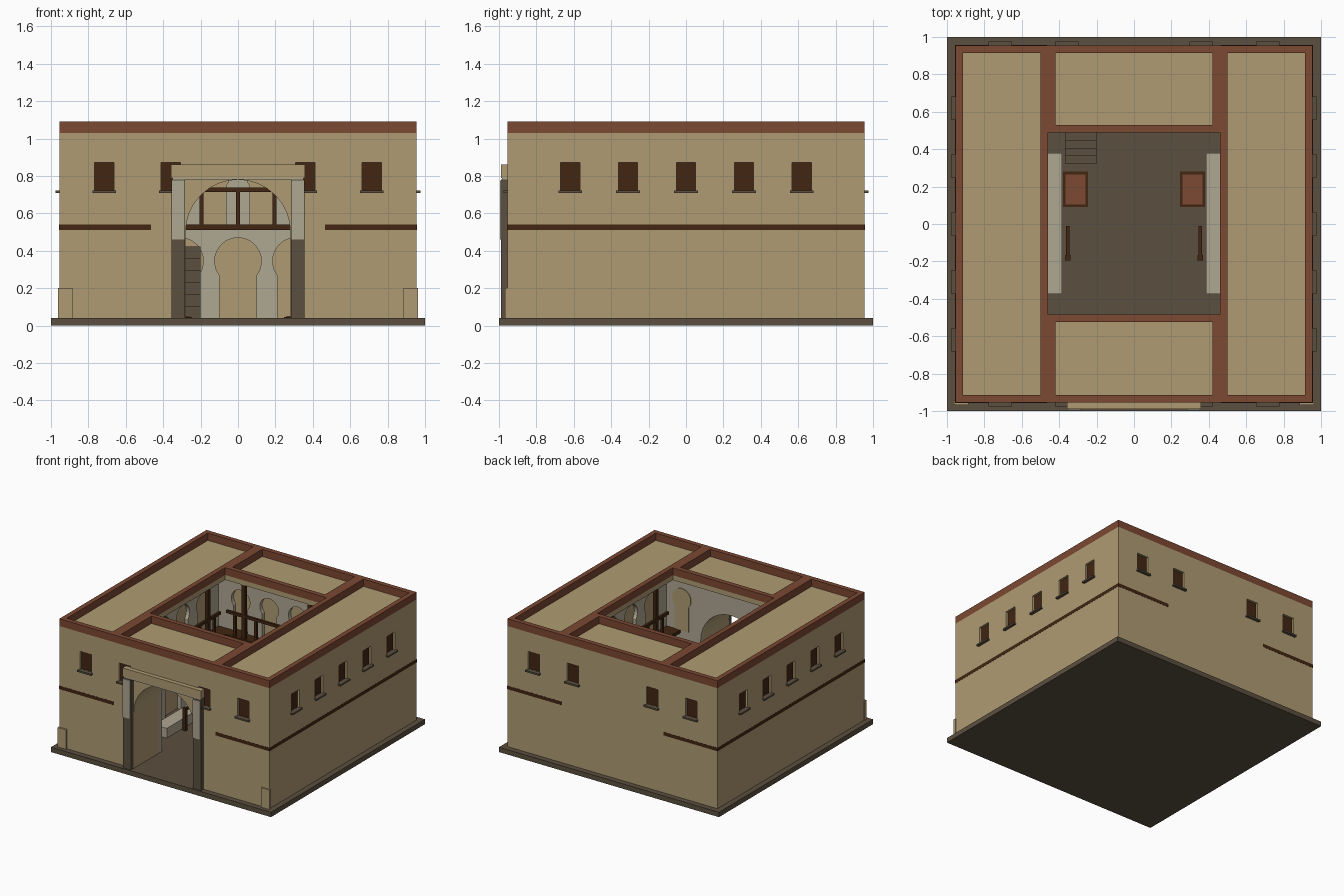
import bpy, bmesh, math
from mathutils import Matrix

if "Cube" in bpy.data.objects:
    bpy.data.objects.remove(bpy.data.objects["Cube"])


def material(name, rgb):
    m = bpy.data.materials.new(name)
    m.diffuse_color = (*rgb, 1)
    m.use_nodes = True
    m.node_tree.nodes["Principled BSDF"].inputs["Base Color"].default_value = m.diffuse_color
    return m


TAN = material("sandy mud brick", (0.43, 0.33, 0.17))
PLASTER = material("pale plaster", (0.43, 0.385, 0.29))
RED = material("red brick", (0.20, 0.065, 0.032))
STONE = material("dark stone", (0.105, 0.08, 0.05))
WOOD = material("dark wood", (0.054, 0.019, 0.006))


def finish(name, bm, mat):
    bmesh.ops.recalc_face_normals(bm, faces=bm.faces[:])
    me = bpy.data.meshes.new(name)
    bm.to_mesh(me)
    bm.free()
    if mat:
        me.materials.append(mat)
    ob = bpy.data.objects.new(name, me)
    bpy.context.collection.objects.link(ob)
    return ob


def boxes(name, items, mat, k=0):
    """Several boxes (x0,x1,y0,y1,z0,z1) in one object, turned k quarter turns."""
    bm = bmesh.new()
    for x0, x1, y0, y1, z0, z1 in items:
        m = Matrix.Translation(((x0 + x1) / 2, (y0 + y1) / 2, (z0 + z1) / 2))
        m = m @ Matrix.Diagonal((abs(x1 - x0), abs(y1 - y0), z1 - z0, 1))
        bmesh.ops.create_cube(bm, size=1, matrix=m)
    bm.transform(Matrix.Rotation(k * math.pi / 2, 4, 'Z'))
    return finish(name, bm, mat)


def keyhole(c, j, r, zc, z0, n=16):
    """Arch outline from left foot to right foot; j is the jamb half width."""
    a = math.acos(min(1, j / r))
    pts = [(c - j, z0)]
    for i in range(n + 1):
        t = math.pi + a - (math.pi + 2 * a) * i / n
        pts.append((c + r * math.cos(t), zc + r * math.sin(t)))
    return pts + [(c + j, z0)]


def prism(name, pts, y0, y1, mat, k=0):
    bm = bmesh.new()
    f = bm.faces.new([bm.verts.new((x, y0, z)) for x, z in pts])
    ext = bmesh.ops.extrude_face_region(bm, geom=[f])
    vs = [v for v in ext["geom"] if isinstance(v, bmesh.types.BMVert)]
    bmesh.ops.translate(bm, verts=vs, vec=(0, y1 - y0, 0))
    bm.transform(Matrix.Rotation(k * math.pi / 2, 4, 'Z'))
    return finish(name, bm, mat)


def arcade(name, arches, half, z0, z1, y0, y1, mat, k=0):
    """Wall panel with arched openings reaching its foot."""
    pts = [(-half, z0)]
    for c, j, r, zc in arches:
        pts += keyhole(c, j, r, zc, z0)
    pts += [(half, z0), (half, z1), (-half, z1)]
    return prism(name, pts, y0, y1, mat, k)


O, I, G = 0.955, 0.62, 0.46   # outer wall, gallery back wall, courtyard edge
SIDES = (-1, 1)
PORTAL = [(0, 0.28, 0.28, 0.5)]

# base slab
boxes("base_slab", [(-1, 1, -1, 1, 0, 0.04)], STONE)

# outer wall masses
walls = [boxes("back_wall", [(-I, I, I, O, 0.04, 0.99)], TAN),
         arcade("front_wall", PORTAL, I, 0.04, 0.99, I, O, TAN, 2)]
for s in SIDES:
    walls.append(boxes("side_wall", [(s * I, s * O, -O, O, 0.04, 0.99)], TAN))

# windows: cut recesses, dark panes, sills
cuts, panes, sills = [], [], []
for k, places in ((0, (-0.715, -0.36, 0.36, 0.715)), (2, (-0.715, -0.36, 0.36, 0.715)),
                  (1, (-0.62, -0.31, 0, 0.31, 0.62)), (3, (-0.62, -0.31, 0, 0.31, 0.62))):
    for x in places:
        cuts.append((k, (x - 0.052, x + 0.052, O - 0.025, O + 0.03, 0.722, 0.872)))
    boxes("window_panes", [(x - 0.052, x + 0.052, O - 0.026, O - 0.018, 0.722, 0.872)
                           for x in places], WOOD, k)
    boxes("window_sills", [(x - 0.063, x + 0.063, O - 0.015, O + 0.022, 0.71, 0.723)
                           for x in places], STONE, k)
bm = bmesh.new()
for k, (x0, x1, y0, y1, z0, z1) in cuts:
    m = (Matrix.Rotation(k * math.pi / 2, 4, 'Z')
         @ Matrix.Translation(((x0 + x1) / 2, (y0 + y1) / 2, (z0 + z1) / 2))
         @ Matrix.Diagonal((x1 - x0, y1 - y0, z1 - z0, 1)))
    bmesh.ops.create_cube(bm, size=1, matrix=m)
cutter = finish("window_cutter", bm, TAN)
cutter.hide_render = True
cutter.display_type = 'WIRE'
for w in walls:
    mod = w.modifiers.new("windows", 'BOOLEAN')
    mod.operation = 'DIFFERENCE'
    mod.solver = 'EXACT'
    mod.object = cutter


# roofs overhanging the galleries, each with a brick parapet
def roof(name, x0, x1, y0, y1):
    t = 0.04
    boxes(name + "_roof", [(x0, x1, y0, y1, 0.99, 1.03)], TAN)
    boxes(name + "_parapet", [(x0, x0 + t, y0, y1, 1.03, 1.09), (x1 - t, x1, y0, y1, 1.03, 1.09),
                              (x0 + t, x1 - t, y0, y0 + t, 1.03, 1.09),
                              (x0 + t, x1 - t, y1 - t, y1, 1.03, 1.09)], RED)


roof("left", -O, -G, -O, O)
roof("right", G, O, -O, O)
roof("back", -G, G, 0.49, O)
roof("front", -G, G, -O, -0.485)

# upper floors, showing as a timber band on the outer walls
for s in SIDES:
    boxes("side_gallery_floor", [(s * 0.465, s * (O + 0.001), -O - 0.001, O + 0.001, 0.512, 0.54)], WOOD)
boxes("back_gallery_floor", [(-0.465, 0.465, 0.495, I, 0.512, 0.54)], WOOD)

# plaster arcades on three courtyard walls
low = [(c, 0.1, 0.125, 0.345) for c in (-0.31, 0, 0.31)]
high = [(c, 0.065, 0.085, 0.80) for c in (-0.39, -0.13, 0.13, 0.39)]
for k in (0, 1, 3):
    arcade("lower_arcade", low, I, 0.04, 0.512, I - 0.03, I, PLASTER, k)
    arcade("upper_arcade", high, I, 0.54, 0.99, I - 0.03, I, PLASTER, k)
# courtyard face of the gateway, with blind niches
arcade("gateway_inner_face", PORTAL, I, 0.04, 0.99, I - 0.03, I, PLASTER, 2)
for c in (-0.45, 0.45):
    prism("gateway_niche", keyhole(c, 0.065, 0.085, 0.80, 0.54), I - 0.036, I - 0.029, TAN, 2)
    prism("gateway_niche", keyhole(c, 0.09, 0.11, 0.35, 0.04), I - 0.036, I - 0.029, TAN, 2)

# gallery railings and roof columns
for k, y in ((0, 0.51), (1, 0.485), (3, 0.485)):
    items = [(-0.46, 0.46, y - 0.01, y + 0.01, 0.715, 0.737)]
    items += [(x - 0.011, x + 0.011, y - 0.01, y + 0.01, 0.54, 0.72)
              for x in (-0.385, -0.195, 0, 0.195, 0.385)]
    items += [(x - 0.014, x + 0.014, y - 0.013, y + 0.013, 0.54, 0.99) for x in (-0.3, 0.3)]
    boxes("gallery_railing", items, WOOD, k)

# courtyard stairs
boxes("stairs", [(-0.37, -0.2, 0.32 + i * 0.0425, 0.32 + (i + 1) * 0.0425, 0.04, 0.04 + 0.064 * (i + 1))
                 for i in range(6)], STONE)

for s in SIDES:
    # benches, rugs and hitching rails
    boxes("bench", [(s * 0.385, s * 0.5, -0.375, 0.38, 0.04, 0.12)], PLASTER)
    boxes("rug_border", [(s * 0.245, s * 0.38, 0.09, 0.28, 0.04, 0.046)], WOOD)
    boxes("rug_field", [(s * 0.26, s * 0.366, 0.105, 0.265, 0.045, 0.05)], RED)
    boxes("hitching_rail", [(s * 0.345, s * 0.363, -0.19, -0.01, 0.2, 0.22),
                            (s * 0.345, s * 0.363, -0.03, -0.012, 0.04, 0.2),
                            (s * 0.34, s * 0.368, -0.195, -0.167, 0.04, 0.225)], WOOD)
    # gateway piers with plastered upper faces
    boxes("gateway_pier", [(s * 0.283, s * 0.355, -0.988, -O + 0.01, 0.04, 0.78)], STONE)
    boxes("pier_facing", [(s * 0.285, s * 0.353, -0.995, -0.987, 0.46, 0.775)], PLASTER)
    # corner plinths on the front
    boxes("corner_plinth", [(s * 0.885, s * 0.962, -0.968, -O + 0.01, 0.04, 0.2)], TAN)
boxes("lintel_bed", [(-0.35, 0.35, -0.985, -O + 0.01, 0.78, 0.79)], PLASTER)
boxes("gateway_lintel", [(-0.357, 0.357, -0.99, -O + 0.01, 0.79, 0.86)], TAN)
